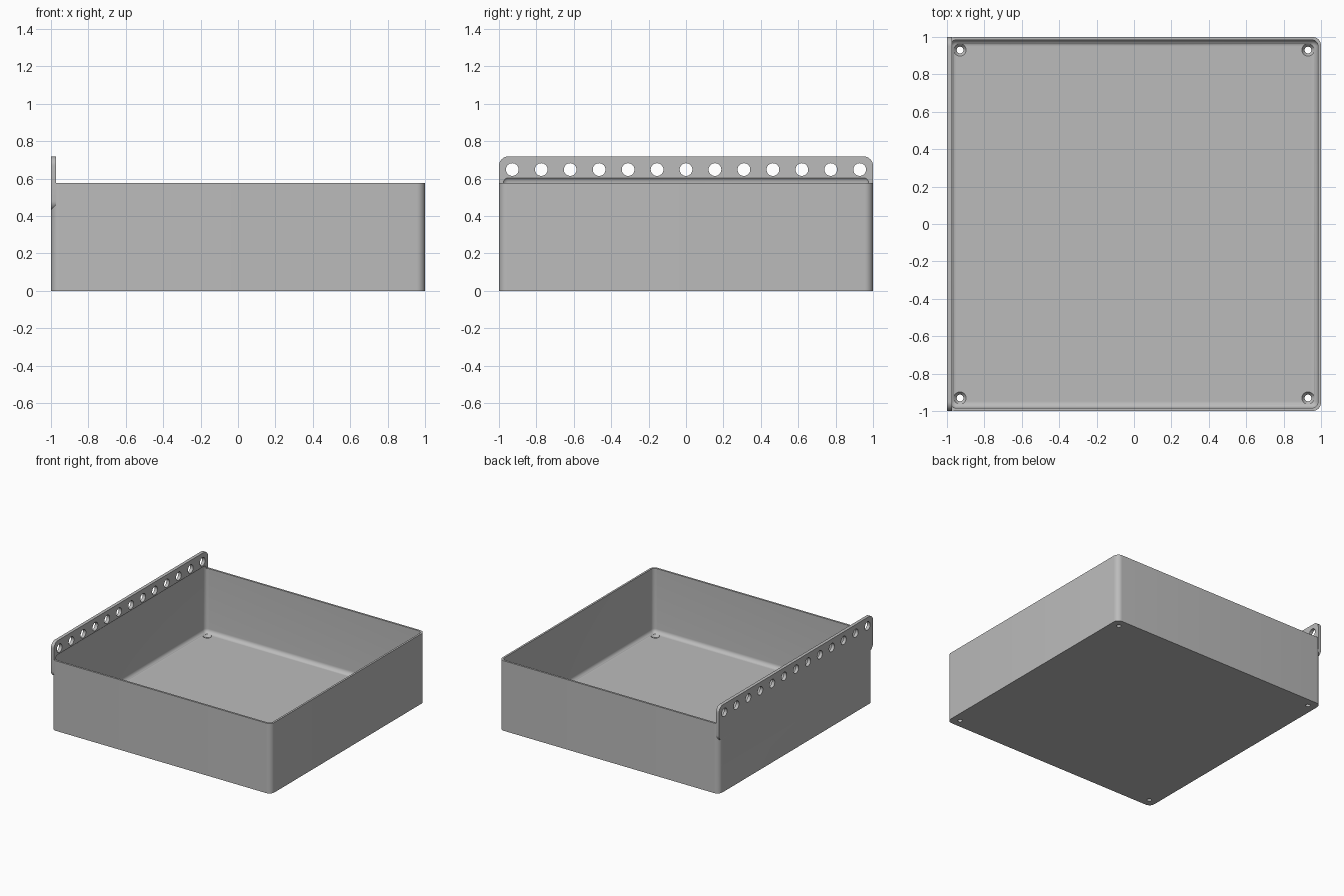
import bpy, bmesh, math
from mathutils import Matrix, Vector

if "Cube" in bpy.data.objects:
    bpy.data.objects.remove(bpy.data.objects["Cube"], do_unlink=True)

WALL, RIM, FLOOR = 0.016, 0.575, 0.048
PLATE_X, HOLE_Z = -0.973, 0.648

grey = bpy.data.materials.new("plain grey")
grey.use_nodes = True
grey.diffuse_color = (0.5, 0.5, 0.5, 1)
grey.node_tree.nodes["Principled BSDF"].inputs["Base Color"].default_value = grey.diffuse_color


def finish(name, bm):
    bmesh.ops.recalc_face_normals(bm, faces=bm.faces)
    mesh = bpy.data.meshes.new(name)
    bm.to_mesh(mesh)
    bm.free()
    mesh.materials.append(grey)
    obj = bpy.data.objects.new(name, mesh)
    bpy.context.collection.objects.link(obj)
    return obj


def rounded_box(name, low, high, radius, axes):
    """Box whose edges along the given axes are rounded."""
    low, high = Vector(low), Vector(high)
    bm = bmesh.new()
    bmesh.ops.create_cube(bm, size=1)
    for v in bm.verts:
        v.co = (low + high) / 2 + v.co * (high - low)
    edges = [e for e in bm.edges
             if any(abs((e.verts[0].co - e.verts[1].co)[a]) > 1e-6 for a in axes)]
    bmesh.ops.bevel(bm, geom=edges, offset=radius, segments=8, profile=0.5,
                    affect='EDGES', clamp_overlap=True)
    return finish(name, bm)


def round_cutter(name, centre, r1, r2, depth, axis='Z'):
    bm = bmesh.new()
    turn = Matrix.Rotation(math.pi / 2, 4, 'Y') if axis == 'X' else Matrix()
    bmesh.ops.create_cone(bm, cap_ends=True, segments=32, radius1=r1, radius2=r2,
                          depth=depth, matrix=Matrix.Translation(centre) @ turn)
    return finish(name, bm)


def combine(target, other, operation):
    """Apply a boolean and remove the helper."""
    mod = target.modifiers.new("join", 'BOOLEAN')
    mod.operation, mod.solver, mod.object = operation, 'EXACT', other
    bpy.context.view_layer.objects.active = target
    bpy.ops.object.modifier_apply(modifier=mod.name)
    bpy.data.objects.remove(other, do_unlink=True)


# Outer shell and the hanging plate on one side
tray = rounded_box("tray_with_hanging_rail", (-1, -1, 0), (1, 1, RIM), 0.045, (2,))
plate = rounded_box("rail", (-1, -1, 0.43), (PLATE_X, 1, 0.718), 0.05, (0,))
combine(tray, plate, 'UNION')

# Hollow interior, rounded all over, undercutting the rail slightly
inner = 1 - WALL
cavity = rounded_box("cavity", (-inner, -inner, FLOOR), (inner, inner, 0.612), 0.033, (0, 1, 2))
combine(tray, cavity, 'DIFFERENCE')

# Row of holes through the rail
for i in range(13):
    y = (i - 6) * 0.1548
    combine(tray, round_cutter("rail_hole", (-0.985, y, HOLE_Z), 0.034, 0.034, 0.1, 'X'), 'DIFFERENCE')

# Countersunk screw holes in the floor corners
for x in (-0.93, 0.93):
    for y in (-0.93, 0.93):
        combine(tray, round_cutter("screw_hole", (x, y, 0.02), 0.018, 0.018, 0.2), 'DIFFERENCE')
        combine(tray, round_cutter("countersink", (x, y, FLOOR - 0.005), 0.018, 0.04, 0.03), 'DIFFERENCE')

bpy.ops.object.select_all(action='DESELECT')
tray.select_set(True)
bpy.context.view_layer.objects.active = tray
bpy.ops.object.shade_smooth_by_angle(angle=math.radians(30))
